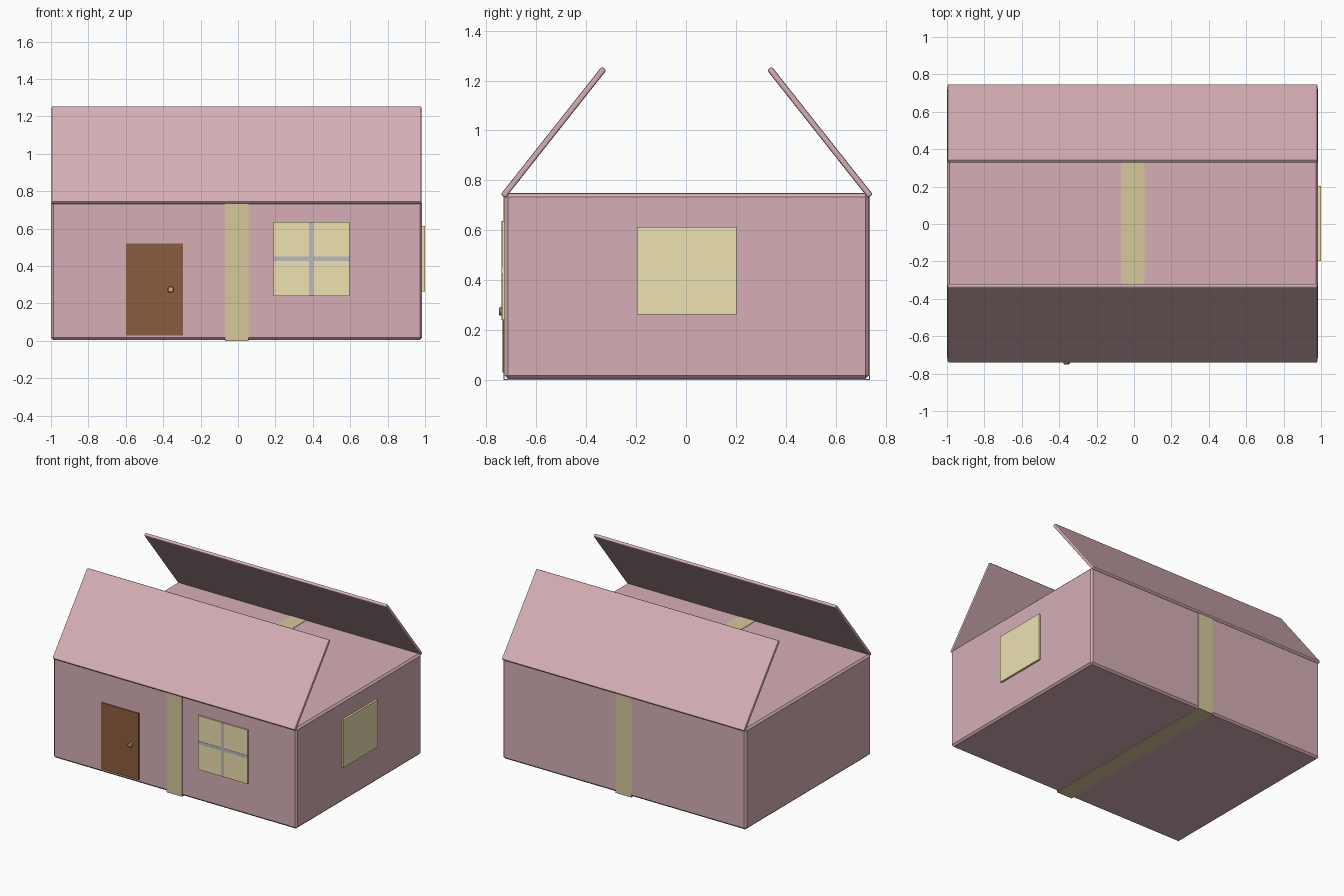
import bpy, math
from mathutils import Matrix, Vector

if "Cube" in bpy.data.objects:
    bpy.data.objects.remove(bpy.data.objects["Cube"])


def material(name, rgb):
    m = bpy.data.materials.new(name)
    m.diffuse_color = (*rgb, 1)
    m.use_nodes = True
    m.node_tree.nodes["Principled BSDF"].inputs["Base Color"].default_value = m.diffuse_color
    return m


PINK = material("pink_card", (0.67, 0.43, 0.47))
TAPE = material("tape", (0.68, 0.58, 0.33))
PANE = material("window_yellow", (0.85, 0.76, 0.44))
GREY = material("bar_grey", (0.50, 0.50, 0.53))
WOOD = material("door_brown", (0.26, 0.11, 0.05))
BRASS = material("brass", (0.65, 0.42, 0.12))


def block(name, lo, hi, mat, bevel=0.0, segments=1, matrix=Matrix()):
    """Box between two corners, optionally bevelled and placed by a matrix."""
    lo, hi = Vector(lo), Vector(hi)
    bpy.ops.mesh.primitive_cube_add(size=1)
    ob = bpy.context.object
    ob.name = name
    ob.data.transform(Matrix.Translation((lo + hi) / 2) @ Matrix.Diagonal((*(hi - lo), 1)))
    ob.matrix_world = matrix
    ob.data.materials.append(mat)
    if bevel:
        mod = ob.modifiers.new("bevel", "BEVEL")
        mod.width = bevel
        mod.segments = segments
    return ob


L, R = -1.0, 0.985      # left and right wall
Y0, Y1 = -0.727, 0.733  # front and back wall
TOP = 0.747

# closed box body with soft edges
block("box_body", (L, Y0, 0.004), (R, Y1, TOP), PINK, 0.013)

# two flaps leaning inward, forming the open roof
LENGTH = math.hypot(0.393, 0.497)
TILT = math.atan2(0.497, 0.393)
for name, y, angle in (("front_flap", Y0, TILT), ("back_flap", Y1, math.pi - TILT)):
    place = Matrix.Translation((0, y, 0.745)) @ Matrix.Rotation(angle, 4, "X")
    block(name, (L + 0.004, -0.011, -0.012), (R - 0.004, LENGTH + 0.009, 0.012),
          PINK, 0.007, 2, place)

# tape running once around the box
T0, T1 = -0.07, 0.057
block("tape_front", (T0, Y0 - 0.004, 0), (T1, Y0, TOP - 0.007), TAPE)
block("tape_back", (T0, Y1, 0), (T1, Y1 + 0.004, TOP - 0.007), TAPE)
block("tape_top", (T0, Y0, TOP), (T1, Y1, TOP + 0.003), TAPE)
block("tape_bottom", (T0, Y0 - 0.004, 0), (T1, Y1 + 0.004, 0.004), TAPE)

# door and knob
block("door", (-0.60, Y0 - 0.008, 0.03), (-0.295, Y0, 0.52), WOOD)
bpy.ops.mesh.primitive_cylinder_add(vertices=24, radius=0.017, depth=0.022,
                                    location=(-0.36, Y0 - 0.012, 0.275),
                                    rotation=(math.pi / 2, 0, 0))
knob = bpy.context.object
knob.name = "door_knob"
knob.data.materials.append(BRASS)
knob.modifiers.new("bevel", "BEVEL").width = 0.004
bpy.ops.object.shade_smooth_by_angle()

# front window with crossing bars, plain window on the right wall
block("front_window", (0.19, Y0 - 0.011, 0.24), (0.595, Y0, 0.637), PANE)
block("window_bar_upright", (0.38, Y0 - 0.013, 0.24), (0.403, Y0, 0.637), GREY)
block("window_bar_level", (0.19, Y0 - 0.013, 0.428), (0.595, Y0, 0.451), GREY)
block("side_window", (R, -0.197, 0.263), (1.0, 0.203, 0.613), PANE)
